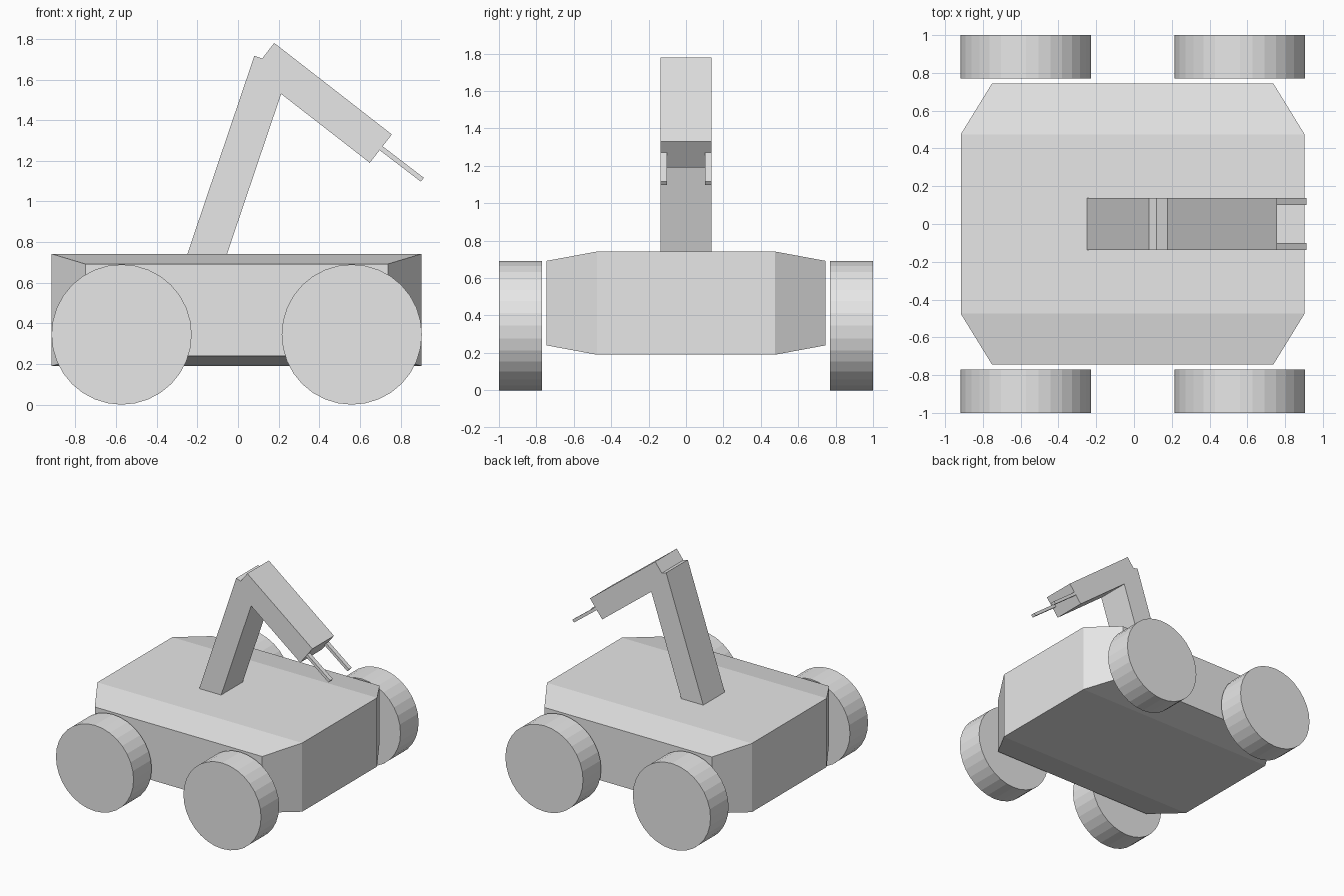
import bpy, bmesh, math
from mathutils import Matrix, Vector

old = bpy.data.objects.get("Cube")
if old:
    bpy.data.objects.remove(old, do_unlink=True)

# Single flat colour
grey = bpy.data.materials.new("light_grey")
grey.use_nodes = True
COLOUR = (0.8, 0.8, 0.8, 1)
grey.diffuse_color = COLOUR
grey.node_tree.nodes["Principled BSDF"].inputs["Base Color"].default_value = COLOUR


def add_object(name, bm):
    bmesh.ops.recalc_face_normals(bm, faces=bm.faces)
    mesh = bpy.data.meshes.new(name)
    bm.to_mesh(mesh)
    bm.free()
    mesh.materials.append(grey)
    obj = bpy.data.objects.new(name, mesh)
    bpy.context.collection.objects.link(obj)
    return obj


def beam(name, start, end, thick, width, y=0):
    """Box running between two points of the xz plane."""
    a = Vector((start[0], y, start[1]))
    b = Vector((end[0], y, end[1]))
    axis = b - a
    turn = Matrix.Rotation(-math.atan2(axis.z, axis.x), 4, 'Y')
    size = Matrix.Diagonal((axis.length, width, thick, 1))
    bm = bmesh.new()
    bmesh.ops.create_cube(bm, size=1, matrix=Matrix.Translation((a + b) / 2) @ turn @ size)
    return add_object(name, bm)


# Body: rectangular sections lofted along y, tapering at both ends
CENTRE_X, CENTRE_Z = -0.007, 0.466
bm = bmesh.new()
rings = []
for y, hx, hz in ((-0.745, 0.744, 0.226), (-0.475, 0.91, 0.276),
                  (0.475, 0.91, 0.276), (0.745, 0.744, 0.226)):
    rings.append([bm.verts.new((CENTRE_X + sx * hx, y, CENTRE_Z + sz * hz))
                  for sx, sz in ((-1, -1), (1, -1), (1, 1), (-1, 1))])
for r, s in zip(rings, rings[1:]):
    for i in range(4):
        j = (i + 1) % 4
        bm.faces.new((r[i], r[j], s[j], s[i]))
bm.faces.new(rings[0])
bm.faces.new(rings[-1])
add_object("body", bm)

# Wheels
RADIUS, WHEEL_WIDTH = 0.345, 0.23
for end, x in (("right", -0.573), ("left", 0.56)):
    for side, sy in (("front", -1), ("back", 1)):
        bm = bmesh.new()
        place = (Matrix.Translation((x, sy * (1 - WHEEL_WIDTH / 2), RADIUS))
                 @ Matrix.Rotation(math.pi / 2, 4, 'X'))
        bmesh.ops.create_cone(bm, cap_ends=True, segments=32, radius1=RADIUS,
                              radius2=RADIUS, depth=WHEEL_WIDTH, matrix=place)
        add_object(f"wheel_{side}_{end}", bm)

# Arm: leaning lower beam, sloping upper beam
beam("lower_arm", (-0.186, 0.64), (0.168, 1.687), 0.185, 0.274)
beam("upper_arm", (0.124, 1.71), (0.703, 1.26), 0.177, 0.274)

# Gripper fingers
for side, sy in (("front", -1), ("back", 1)):
    beam(f"gripper_finger_{side}", (0.703, 1.263), (0.907, 1.107), 0.024, 0.035, sy * 0.119)
